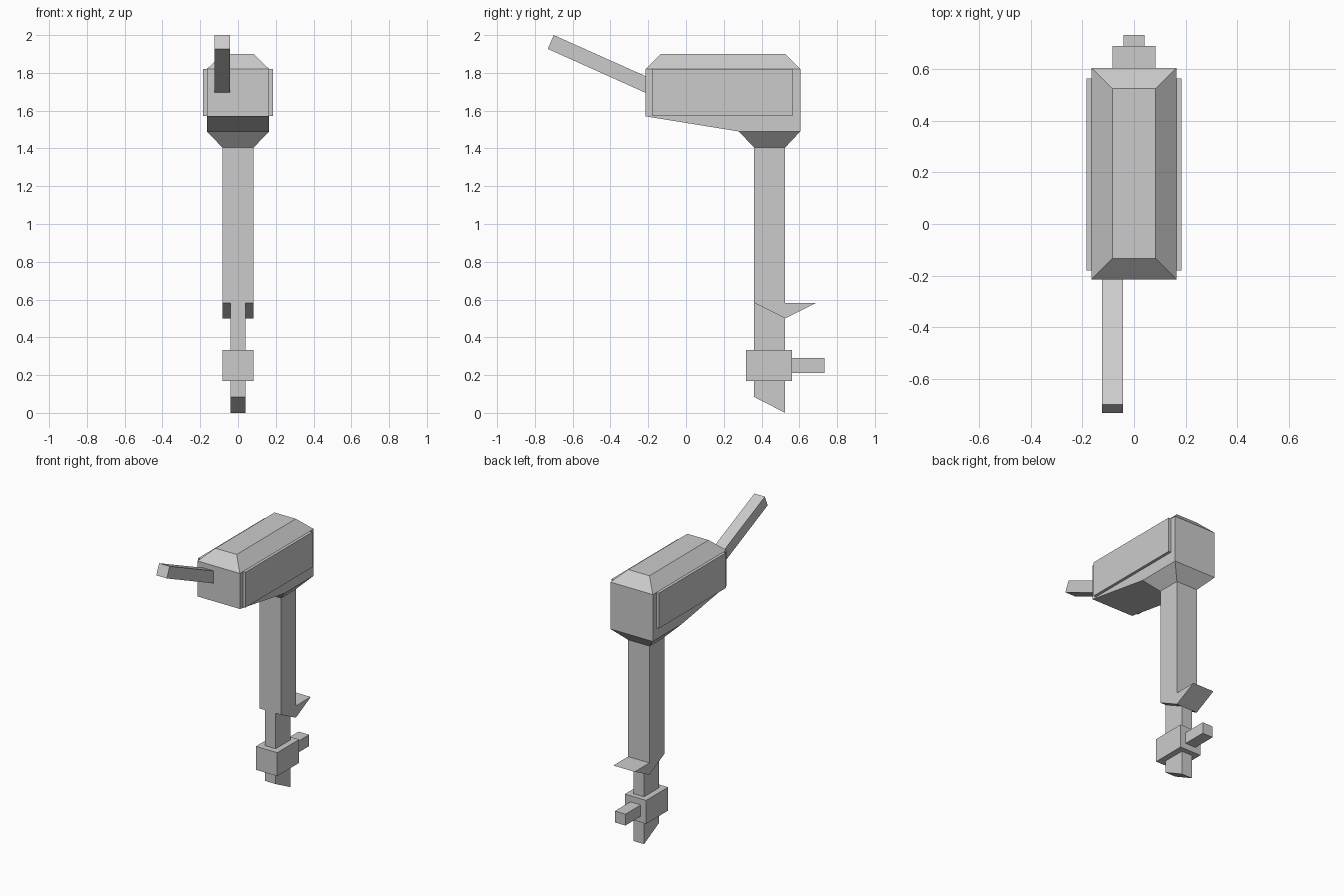
import bpy

if "Cube" in bpy.data.objects:
    bpy.data.objects.remove(bpy.data.objects["Cube"])


def make(name, verts, faces):
    mesh = bpy.data.meshes.new(name)
    mesh.from_pydata(verts, [], faces)
    mesh.update()
    obj = bpy.data.objects.new(name, mesh)
    bpy.context.collection.objects.link(obj)
    return obj


def extrude_x(name, profile, x0, x1):
    """Extrude a clockwise (y, z) side profile from x0 to x1."""
    n = len(profile)
    verts = [(x, y, z) for x in (x0, x1) for y, z in profile]
    faces = [tuple(range(n)), tuple(reversed(range(n, 2 * n)))]
    faces += [(i, i + n, (i + 1) % n + n, (i + 1) % n) for i in range(n)]
    return make(name, verts, faces)


def box(name, x0, x1, y0, y1, z0, z1):
    return extrude_x(name, [(y0, z0), (y0, z1), (y1, z1), (y1, z0)], x0, x1)


def frustum(name, low, high):
    """Tapered block between two rectangles given as (half_x, y0, y1, z)."""
    verts = []
    for hx, y0, y1, z in (low, high):
        verts += [(-hx, y0, z), (hx, y0, z), (hx, y1, z), (-hx, y1, z)]
    faces = [(3, 2, 1, 0), (4, 5, 6, 7)]
    faces += [(i, (i + 1) % 4, (i + 1) % 4 + 4, i + 4) for i in range(4)]
    return make(name, verts, faces)


# Engine housing with rising underside, bevelled lid and tapered neck
extrude_x("engine_housing", [(-0.215, 1.57), (-0.215, 1.82), (0.605, 1.82),
                             (0.605, 1.49), (0.28, 1.49)], -0.165, 0.165)
frustum("engine_lid", (0.165, -0.215, 0.605, 1.82), (0.083, -0.133, 0.525, 1.90))
frustum("neck", (0.083, 0.36, 0.525, 1.405), (0.165, 0.28, 0.605, 1.49))

# Side panels
for side, s in (("left", -1), ("right", 1)):
    a, b = sorted((s * 0.16, s * 0.185))
    box("side_panel_" + side, a, b, -0.18, 0.565, 1.572, 1.82)

# Tiller handle
extrude_x("tiller_handle", [(-0.215, 1.695), (-0.732, 1.927), (-0.70, 2.0),
                            (-0.215, 1.783)], -0.124, -0.042)

# Upper leg with the splash plate at its foot
extrude_x("upper_leg", [(0.36, 0.583), (0.36, 1.405), (0.525, 1.405),
                        (0.525, 0.583), (0.69, 0.583), (0.525, 0.5)], -0.083, 0.083)

# Lower leg with slanted skeg, gear hub and propeller shaft
extrude_x("lower_leg", [(0.36, 0.085), (0.36, 0.583), (0.525, 0.5),
                        (0.525, 0.0)], -0.041, 0.041)
box("gear_hub", -0.083, 0.083, 0.318, 0.562, 0.168, 0.333)
box("propeller_shaft", -0.041, 0.041, 0.562, 0.732, 0.21, 0.29)
